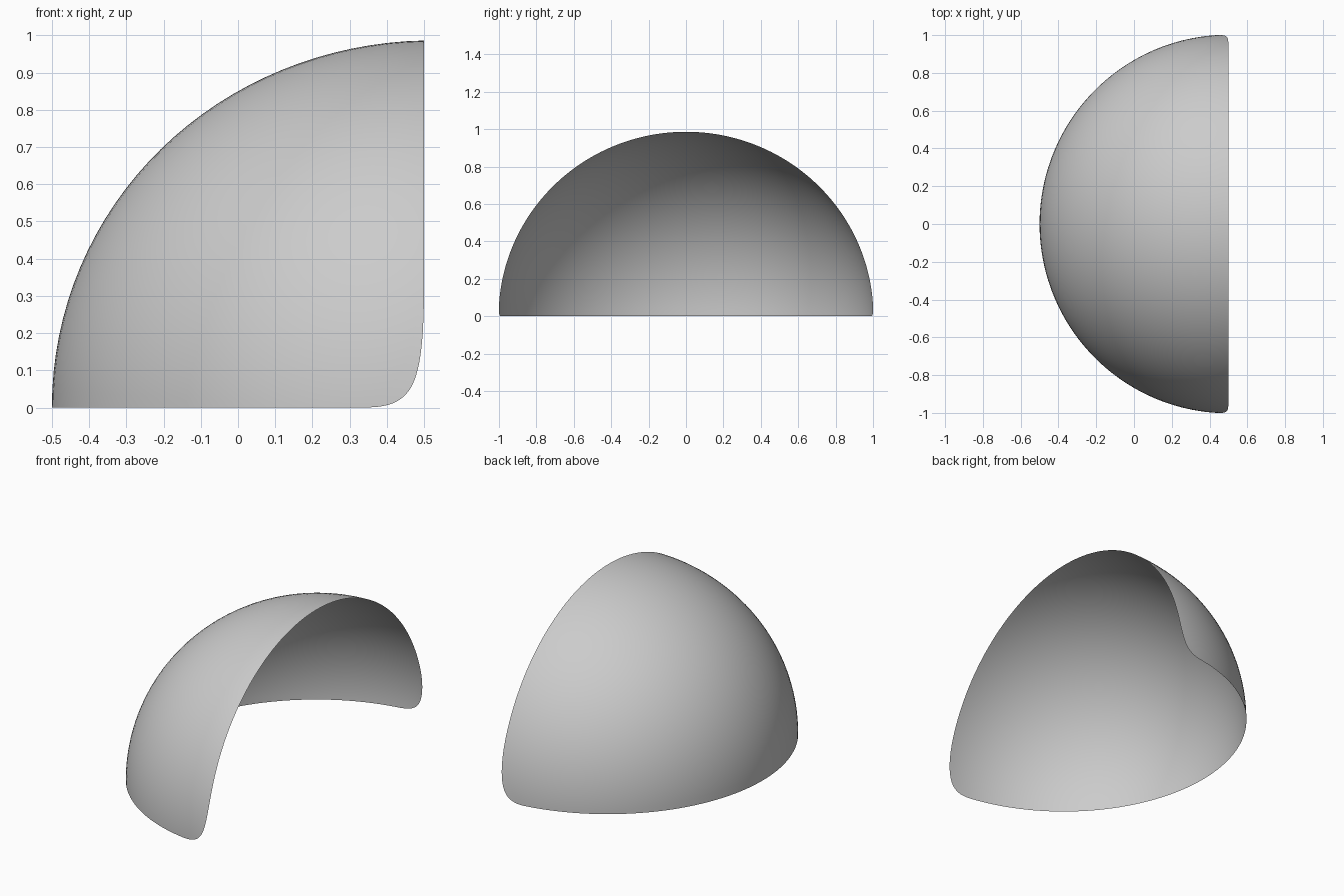
import bpy, bmesh, math
from mathutils import Vector

if "Cube" in bpy.data.objects:
    bpy.data.objects.remove(bpy.data.objects["Cube"])

ACROSS, ALONG = 32, 32   # columns around the y axis, half the rows tip to tip

# Rounded corner control points: (distance behind the rim, height)
CORNER = [Vector(c) for c in ((0, .78), (0, .39), (0, 0), (.18, 0), (.36, 0))]


def corner_point(t):
    """Uniform cubic B-spline through two spans, t from 0 (rim) to 1 (base)."""
    k = min(int(t * 2), 1)
    s = t * 2 - k
    a, b, c = CORNER[k:k + 3]
    # quadruple each span's neighbours around the corner point
    ext = [a, b, c] + [CORNER[k + 3]]
    w = ((1 - s) ** 3 / 6, (3 * s**3 - 6 * s * s + 4) / 6,
         (-3 * s**3 + 3 * s * s + 3 * s + 1) / 6, s**3 / 6)
    return sum((p * f for p, f in zip(ext, w)), Vector((0, 0)))


def place(v):
    """Unit sphere (depth, y, height) to the slightly flattened dome."""
    p, y, q = v
    return (0.5 - p, y * 1.002, 0.986 * q * (1 - 0.02 * p * (1 - p)))


# Open quarter-sphere shell, swept between the two rounded corners
bm = bmesh.new()
grid = []
for i in range(ACROSS + 1):
    t = i / ACROSS
    p, q = corner_point(t)
    y = math.sqrt(1 - p * p - q * q)
    ang = t * math.pi / 2
    mid = Vector((math.sin(ang), 0, math.cos(ang)))
    tips = {-1: Vector((p, -y, q)), 1: Vector((p, y, q))}
    row = []
    for j in range(-ALONG, ALONG + 1):
        tip = tips[1 if j > 0 else -1]
        row.append(bm.verts.new(place(mid.slerp(tip, abs(j) / ALONG))))
    grid.append(row)
for a, b in zip(grid, grid[1:]):
    for j in range(2 * ALONG):
        bm.faces.new((a[j], a[j + 1], b[j + 1], b[j])).smooth = True

mesh = bpy.data.meshes.new("dome_shell")
bm.to_mesh(mesh)
bm.free()
bpy.context.collection.objects.link(bpy.data.objects.new("dome_shell", mesh))
